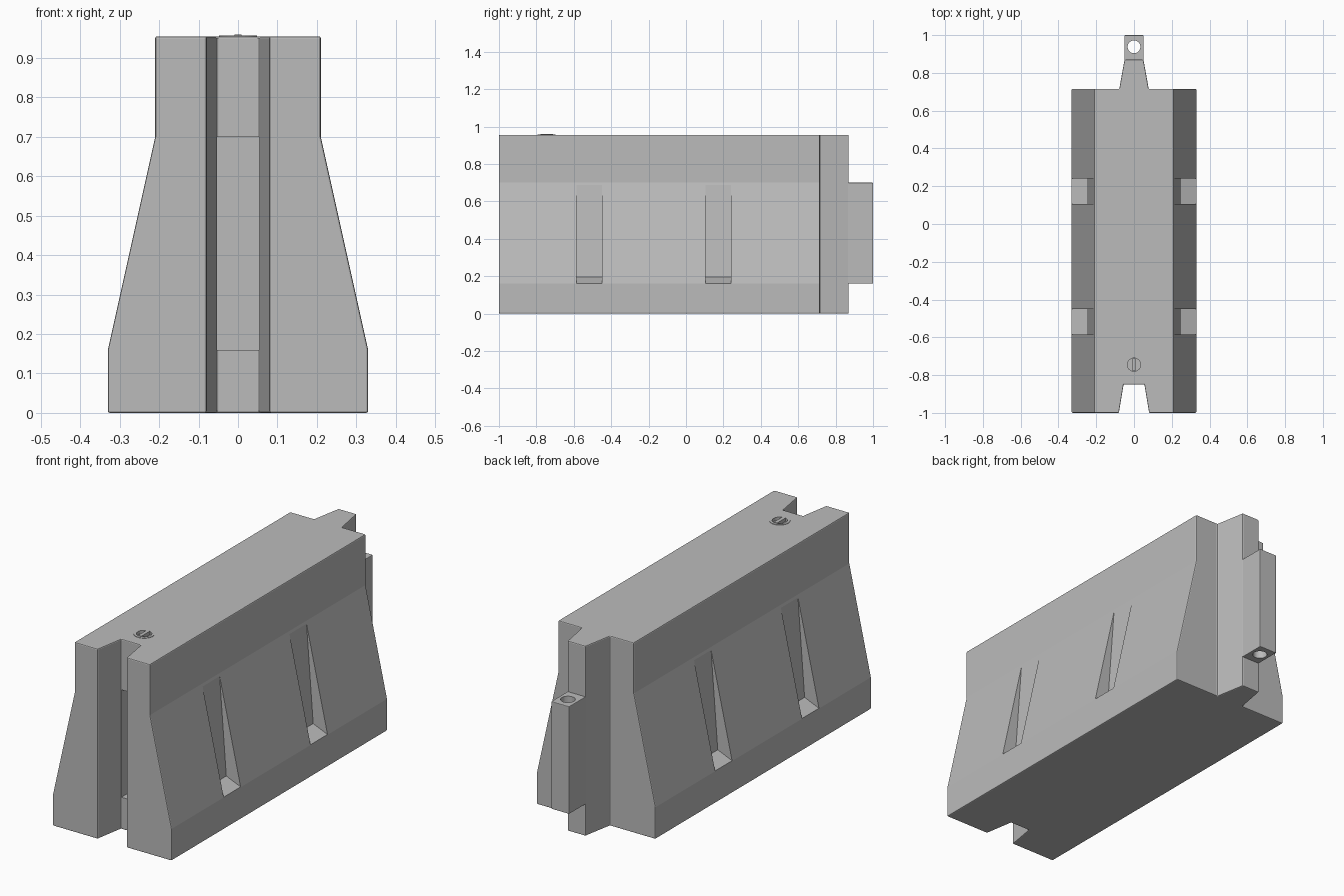
import bpy, bmesh
from mathutils import Vector

cube = bpy.data.objects.get("Cube")
if cube:
    bpy.data.objects.remove(cube, do_unlink=True)

grey = bpy.data.materials.new("barrier_grey")
grey.use_nodes = True
colour = (0.5, 0.5, 0.5, 1)
grey.diffuse_color = colour
grey.node_tree.nodes["Principled BSDF"].inputs["Base Color"].default_value = colour

HEIGHT = 0.955
CAP = (0, -0.745)


def finish(name, bm):
    bmesh.ops.recalc_face_normals(bm, faces=bm.faces)
    mesh = bpy.data.meshes.new(name)
    bm.to_mesh(mesh)
    bm.free()
    mesh.materials.append(grey)
    obj = bpy.data.objects.new(name, mesh)
    bpy.context.collection.objects.link(obj)
    return obj


def prism(name, outline, axis, low, high):
    """Extrude a 2D outline along y (outline in x, z) or z (outline in x, y)."""
    bm = bmesh.new()
    place = (lambda a, b: (a, low, b)) if axis == "y" else (lambda a, b: (a, b, low))
    face = bm.faces.new([bm.verts.new(place(a, b)) for a, b in outline])
    out = bmesh.ops.extrude_face_region(bm, geom=[face])
    step = Vector((0, high - low, 0)) if axis == "y" else Vector((0, 0, high - low))
    bmesh.ops.translate(bm, vec=step, verts=[v for v in out["geom"] if isinstance(v, bmesh.types.BMVert)])
    return finish(name, bm)


def box(name, x, y, z):
    return prism(name, [(x[0], y[0]), (x[1], y[0]), (x[1], y[1]), (x[0], y[1])], "z", *z)


def cylinder(name, centre, radius, low, high):
    bm = bmesh.new()
    bmesh.ops.create_cone(bm, cap_ends=True, segments=32, radius1=radius, radius2=radius, depth=high - low)
    bmesh.ops.translate(bm, vec=(*centre, (low + high) / 2), verts=bm.verts)
    return finish(name, bm)


def apply(obj, mod):
    bpy.context.view_layer.objects.active = obj
    bpy.ops.object.modifier_apply(modifier=mod.name)


def boolean(obj, tool, operation="DIFFERENCE"):
    tool.hide_render = True
    mod = obj.modifiers.new("cut", "BOOLEAN")
    mod.operation, mod.solver, mod.object = operation, "EXACT", tool
    apply(obj, mod)
    bpy.data.objects.remove(tool, do_unlink=True)


def soften(obj, width):
    mod = obj.modifiers.new("soft_edges", "BEVEL")
    mod.width, mod.segments, mod.limit_method = width, 2, "ANGLE"
    apply(obj, mod)


def mirrored(half):
    return half + [(-a, b) for a, b in reversed(half)]


# Body: the plan with socket notch and tongue, trimmed by the stepped profile
plan = mirrored([(0.055, -0.85), (0.08, -1), (0.5, -1), (0.5, 0.715),
                 (0.078, 0.715), (0.05, 0.87)])
body = prism("barrier_body", plan, "z", -0.1, 1.1)
profile = mirrored([(0.33, 0), (0.33, 0.16), (0.21, 0.70), (0.21, HEIGHT)])
boolean(body, prism("profile_tool", profile, "y", -1.2, 1.2), "INTERSECT")
soften(body, 0.005)

# Wedge-shaped lifting recesses on both sides
recess = [(0.40, 0.132), (0.25, 0.195), (0.2105, 0.72), (0.40, 0.72)]
for side in (-1, 1):
    for start in (-0.585, 0.105):
        outline = [(side * x, z) for x, z in recess]
        boolean(body, prism("recess_tool", outline, "y", start, start + 0.135))

# Deep pocket in the notch that takes the next barrier's lug
boolean(body, box("pocket_tool", (-0.053, 0.053), (-0.9, -0.69), (0.16, 0.70)))

# Filler cap: dished centre, thin rim and grip bar
boolean(body, cylinder("cap_tool", CAP, 0.035, HEIGHT - 0.014, 1.1))
rim = cylinder("cap_rim", CAP, 0.048, HEIGHT - 0.01, HEIGHT + 0.002)
boolean(rim, cylinder("rim_tool", CAP, 0.035, 0.9, 1.1))
box("cap_grip_bar", (-0.009, 0.009), (CAP[1] - 0.034, CAP[1] + 0.034), (HEIGHT - 0.02, HEIGHT + 0.004))

# Coupling lug with a vertical pin hole
lug = box("coupling_lug", (-0.05, 0.05), (0.85, 1), (0.16, 0.70))
soften(lug, 0.003)
boolean(lug, cylinder("pin_hole_tool", (0, 0.938), 0.034, 0, 1))
